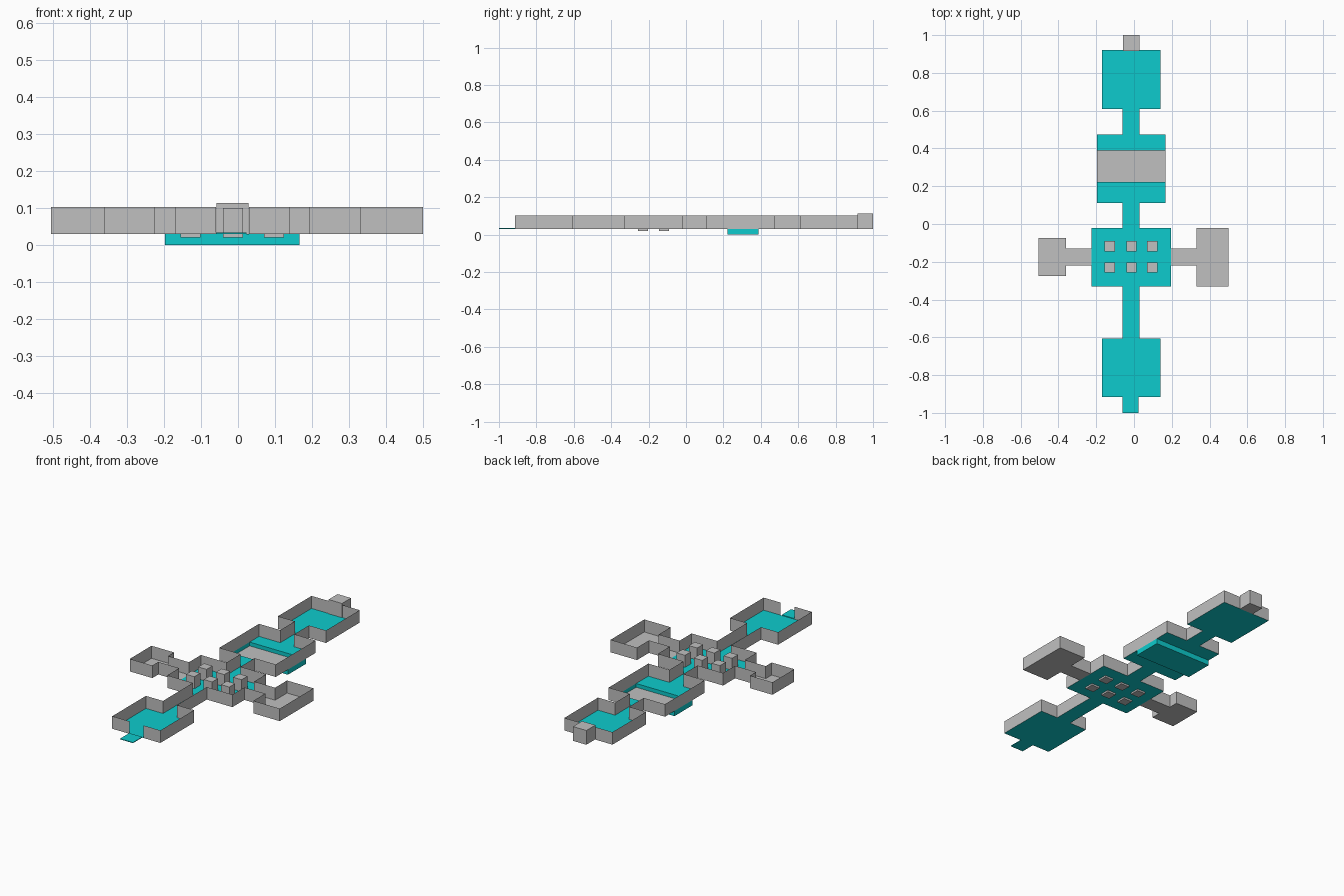
import bpy

if "Cube" in bpy.data.objects:
    bpy.data.objects.remove(bpy.data.objects["Cube"])

FLOOR, TOP = 0.03, 0.103


def material(name, rgb):
    m = bpy.data.materials.new(name)
    m.use_nodes = True
    m.diffuse_color = (*rgb, 1)
    m.node_tree.nodes["Principled BSDF"].inputs["Base Color"].default_value = (*rgb, 1)
    return m


TEAL = material("teal_floor", (0.004, 0.6, 0.61))
GREY = material("stone_grey", (0.53, 0.53, 0.53))


def mesh_object(name, verts, faces, mat):
    me = bpy.data.meshes.new(name)
    me.from_pydata(verts, [], faces)
    me.materials.append(mat)
    ob = bpy.data.objects.new(name, me)
    bpy.context.collection.objects.link(ob)
    return ob


def slab(name, x0, x1, y0, y1, mat, z=FLOOR):
    return mesh_object(name, [(x0, y0, z), (x1, y0, z), (x1, y1, z), (x0, y1, z)],
                       [(0, 1, 2, 3)], mat)


def wall(name, path, mat, z0=FLOOR, z1=TOP):
    n = len(path)
    verts = [(x, y, z) for z in (z0, z1) for x, y in path]
    faces = [(i, i + 1, n + i + 1, n + i) for i in range(n - 1)]
    return mesh_object(name, verts, faces, mat)


def box(name, x0, x1, y0, y1, z0, z1, mat):
    bpy.ops.mesh.primitive_cube_add(size=1, location=((x0 + x1) / 2, (y0 + y1) / 2, (z0 + z1) / 2))
    ob = bpy.context.object
    ob.name = name
    ob.scale = (x1 - x0, y1 - y0, z1 - z0)
    ob.data.materials.append(mat)
    return ob


# Rooms and corridors along the spine, front to back: x0, x1, y0, y1
spine = {
    "front_room": (-0.17, 0.14, -0.915, -0.605),
    "front_corridor": (-0.06, 0.03, -0.605, -0.33),
    "pillar_hall": (-0.225, 0.195, -0.33, -0.02),
    "middle_corridor": (-0.06, 0.03, -0.02, 0.11),
    "pit_room": (-0.197, 0.166, 0.11, 0.475),
    "back_corridor": (-0.06, 0.03, 0.475, 0.61),
    "back_room": (-0.17, 0.14, 0.61, 0.92),
}
# Side wings: corridor end x, outer x, y0, y1
wings = {"right": (-0.36, -0.505, -0.275, -0.075), "left": (0.33, 0.5, -0.33, -0.02)}
WING_Y = (-0.22, -0.13)
PIT = (0.222, 0.388)

# Floors
for name, (x0, x1, y0, y1) in spine.items():
    if name == "pit_room":
        slab("pit_room_front_floor", x0, x1, y0, PIT[0], TEAL)
        slab("pit_room_back_floor", x0, x1, PIT[1], y1, TEAL)
    else:
        slab(name + "_floor", x0, x1, y0, y1, TEAL)
box("entrance_step", -0.06, 0.023, -1.0, -0.915, FLOOR, FLOOR + 0.004, TEAL)

# Outer walls, one continuous run per side including its wing
for side, door_x in (("right", -0.06), ("left", 0.03)):
    k = 0 if side == "right" else 1
    inner, outer, w0, w1 = wings[side]
    path = [(door_x, -0.915)]
    for name, section in spine.items():
        x, y0, y1 = section[k], section[2], section[3]
        path.append((x, y0))
        if name == "pillar_hall":
            path += [(x, WING_Y[0]), (inner, WING_Y[0]), (inner, w0), (outer, w0),
                     (outer, w1), (inner, w1), (inner, WING_Y[1]), (x, WING_Y[1])]
            slab(side + "_wing_corridor_floor", *sorted((x, inner)), *WING_Y, GREY)
            slab(side + "_wing_floor", *sorted((inner, outer)), w0, w1, GREY)
        path.append((x, y1))
    path.append((door_x, 0.92))
    wall(side + "_outer_wall", path, GREY)

# Sunken pit with teal sides and a grey bed
px0, px1 = spine["pit_room"][:2]
wall("pit_sides", [(px0, PIT[0]), (px1, PIT[0]), (px1, PIT[1]), (px0, PIT[1]), (px0, PIT[0])],
     TEAL, 0, FLOOR)
slab("pit_underside", px0, px1, *PIT, TEAL, 0)
slab("pit_bed", px0, px1, *PIT, GREY, 0.008)

# Pillars in the hall
for i, x in enumerate((-0.128, -0.014, 0.097)):
    for j, y in enumerate((-0.23, -0.118)):
        box(f"pillar_{i}_{j}", x - 0.027, x + 0.027, y - 0.027, y + 0.027, 0.02, 0.1, GREY)

# Closed gate block at the back
box("back_gate_block", -0.058, 0.028, 0.917, 1.0, FLOOR, 0.113, GREY)
